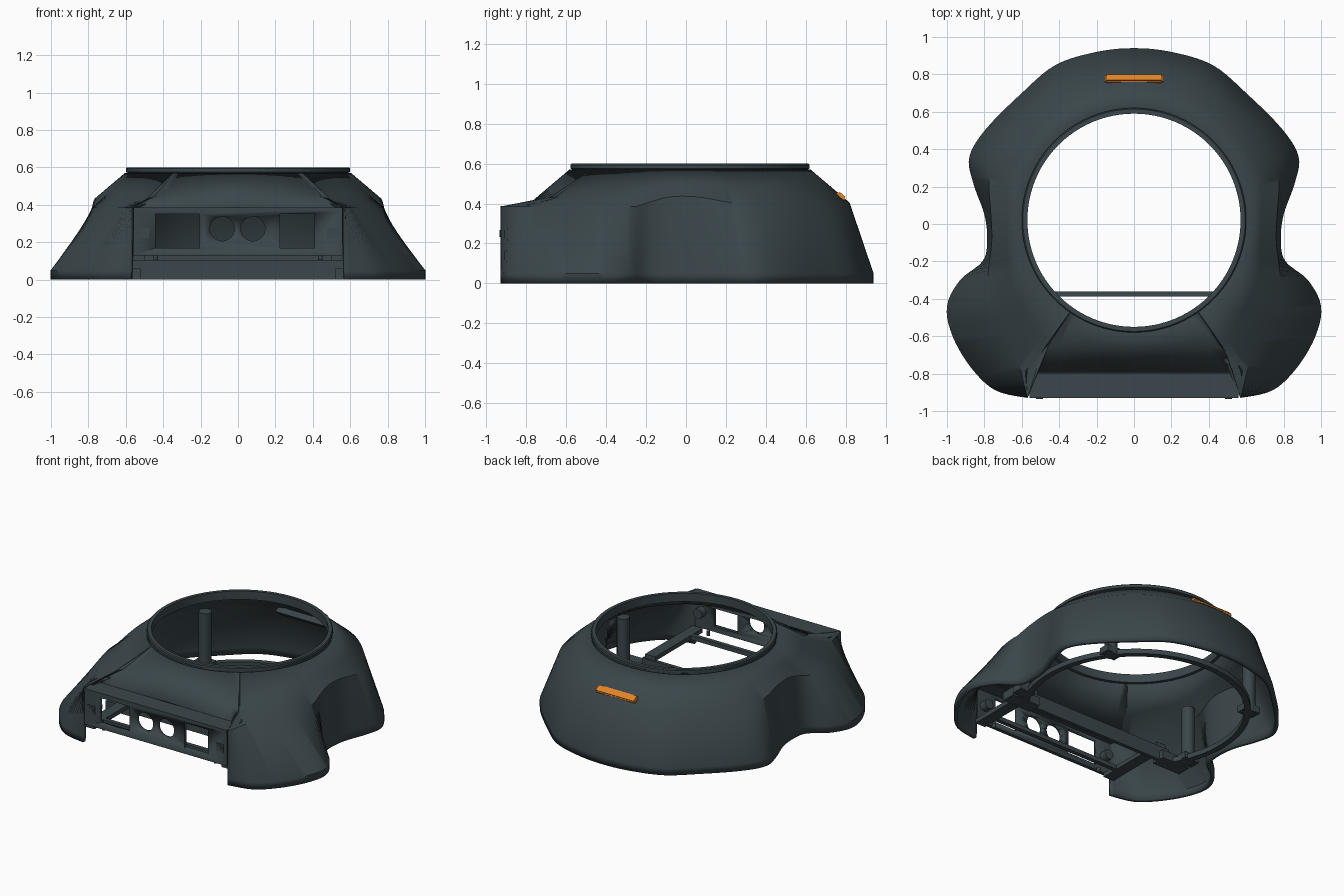
import bpy, bmesh, math
from mathutils import Vector

if "Cube" in bpy.data.objects:
    bpy.data.objects.remove(bpy.data.objects["Cube"])

CY = 0.02        # y of the round opening's centre
RIM_R, RIM_Z = 0.605, 0.57
SHELF_Z = 0.385
FRONT = -0.93


def material(name, color):
    m = bpy.data.materials.new(name)
    m.use_nodes = True
    m.diffuse_color = color
    m.node_tree.nodes["Principled BSDF"].inputs["Base Color"].default_value = color
    return m


SLATE = material("dark slate", (0.043, 0.062, 0.070, 1))
ORANGE = material("orange", (0.75, 0.23, 0.02, 1))


def finish(name, bm, mat=SLATE, angle=35):
    me = bpy.data.meshes.new(name)
    bm.to_mesh(me)
    bm.free()
    me.materials.append(mat)
    ob = bpy.data.objects.new(name, me)
    bpy.context.collection.objects.link(ob)
    bpy.ops.object.select_all(action='DESELECT')
    ob.select_set(True)
    bpy.context.view_layer.objects.active = ob
    bpy.ops.object.shade_smooth_by_angle(angle=math.radians(angle))
    return ob


def add_box(bm, x0, x1, y0, y1, z0, z1):
    vs = bmesh.ops.create_cube(bm, size=1)["verts"]
    bmesh.ops.scale(bm, vec=(x1 - x0, y1 - y0, z1 - z0), verts=vs)
    bmesh.ops.translate(bm, vec=((x0 + x1) / 2, (y0 + y1) / 2, (z0 + z1) / 2), verts=vs)


def add_cyl(bm, center, r, depth, along_y=False):
    vs = bmesh.ops.create_cone(bm, cap_ends=True, segments=32, radius1=r, radius2=r, depth=depth)["verts"]
    if along_y:
        for v in vs:
            v.co = Vector((v.co.x, -v.co.z, v.co.y))
    bmesh.ops.translate(bm, vec=center, verts=vs)


def box(name, *dims):
    bm = bmesh.new()
    add_box(bm, *dims)
    return finish(name, bm)


def lathe(name, profile, start=0, end=360, n=96):
    """Sweep a closed (radius, z) profile round the opening's centre."""
    bm = bmesh.new()
    rows = []
    for i in range(n + 1):
        a = math.radians(start + (end - start) * i / n)
        rows.append([bm.verts.new((r * math.cos(a), CY + r * math.sin(a), z)) for r, z in profile])
    k = len(profile)
    for a, b in zip(rows, rows[1:]):
        for j in range(k):
            bm.faces.new((a[j], b[j], b[(j + 1) % k], a[(j + 1) % k]))
    if end - start < 360:
        bm.faces.new(rows[0])
        bm.faces.new(rows[-1])
    else:
        bmesh.ops.remove_doubles(bm, verts=bm.verts, dist=0.0001)
    bmesh.ops.recalc_face_normals(bm, faces=bm.faces)
    return finish(name, bm)


# Half outline from back to front: foot x, y and shoulder x, y
OUTLINE = [
    (0, .94, 0, .82), (.2, .92, .18, .81), (.42, .85, .37, .745), (.6, .7, .53, .62),
    (.79, .51, .68, .46), (.88, .36, .76, .32), (.86, .22, .775, .2), (.8, .05, .765, .05),
    (.785, -.09, .76, -.08), (.81, -.2, .77, -.18), (.93, -.3, .78, -.3), (1, -.44, .75, -.46),
    (.97, -.6, .68, -.6), (.87, -.77, .62, -.73), (.74, -.89, .59, -.85), (.57, FRONT, .57, FRONT),
]


def spline(points, steps=5):
    pts = [Vector(p) for p in points]
    first = Vector((-pts[1][0], pts[1][1], -pts[1][2], pts[1][3]))
    pts = [first] + pts + [pts[-1]]
    out = []
    for p, q, r, s in zip(pts, pts[1:], pts[2:], pts[3:]):
        for i in range(steps):
            t = i / steps
            out.append(0.5 * (2 * q + (r - p) * t + (2 * p - 5 * q + 4 * r - s) * t * t
                              + (3 * q - p - 3 * r + s) * t ** 3))
    return out + [pts[-2]]


LID_BACK, LID_X = -0.795, 0.56


def column(bx, by, mx, my, limit):
    """One upright strip of shell points, foot to rim."""
    def cone(r):
        return max(SHELF_Z, RIM_Z - (r - RIM_R) / 1.18)
    r = math.hypot(mx, my - CY)
    a = max(math.atan2(mx, CY - my), limit)
    z = cone(r)
    rs = (r + RIM_R) / 2
    zs = ((z + RIM_Z) / 2 + cone(rs)) / 2
    s, c = math.sin(a), math.cos(a)
    return [(bx, by, 0), (bx, by, 0.05), (mx, my, z),
            (rs * s, CY - rs * c, zs), (RIM_R * s, CY - RIM_R * c, RIM_Z)]


# Outer shell: flared skirt, shoulder and cone, open below the front panel
corner = math.atan2(LID_X + 0.01, CY - LID_BACK)
half = [column(*p, corner) for p in spline(OUTLINE)]
front = []
for i in range(17):
    x = LID_X - 2 * LID_X * i / 16
    front.append(column(x, LID_BACK, x, LID_BACK, -9))
mirrored = [[(-x, y, z) for x, y, z in col] for col in reversed(half[1:])]
bm = bmesh.new()
cols = [[bm.verts.new(p) for p in col] for col in half + front + mirrored]
for i, a in enumerate(cols):
    b = cols[(i + 1) % len(cols)]
    in_front = len(half) - 1 <= i < len(half) + len(front)
    for k in range(2 if in_front else 0, 4):
        bm.faces.new((a[k], a[k + 1], b[k + 1], b[k]))
bmesh.ops.delete(bm, geom=[v for v in bm.verts if not v.link_faces], context='VERTS')
bmesh.ops.remove_doubles(bm, verts=bm.verts, dist=0.0005)
shell = finish("outer_shell", bm, angle=38)
solid = shell.modifiers.new("thickness", 'SOLIDIFY')
solid.thickness = 0.025
solid.offset = -1

# Rim round the opening
lathe("opening_rim", [(.57, .54), (.57, .6), (.594, .6), (.6, .594), (.6, .576),
                      (.592, .572), (.592, .54)])

# Front connector panel with its lid and cut openings
panel = box("connector_panel", -LID_X, LID_X, FRONT + 0.005, -0.9, 0.13, SHELF_Z)
bm = bmesh.new()
add_box(bm, -.44, -.205, -1, -.8, .17, .35)
add_box(bm, .225, .41, -1, -.8, .17, .35)
for x in (-.085, .08):
    add_cyl(bm, (x, -.9, .272), .065, .2, True)
cutter = finish("panel_cutter", bm)
cutter.hide_render = True
cut = panel.modifiers.new("openings", 'BOOLEAN')
cut.operation = 'DIFFERENCE'
cut.solver = 'EXACT'
cut.object = cutter
bpy.context.view_layer.objects.active = panel
bpy.ops.object.modifier_apply(modifier="openings")
bpy.data.objects.remove(cutter)
box("panel_lid", -LID_X, LID_X, FRONT, LID_BACK - 0.003, SHELF_Z - 0.02, SHELF_Z + 0.002)

# Light bar on the back slope, with its housing inside
bm = bmesh.new()
add_box(bm, -.155, .155, -.026, .026, -.02, .012)
bmesh.ops.bevel(bm, geom=bm.edges[:], offset=.007, segments=2, affect='EDGES')
light = finish("light_bar", bm, ORANGE)
light.location = (0, .777, .437)
light.rotation_euler.x = -math.atan(1 / 1.18)
bm = bmesh.new()
add_box(bm, -.2, .2, -.03, .03, -.07, -.03)
housing = finish("light_housing", bm)
housing.location = light.location
housing.rotation_euler = light.rotation_euler

# Base frame: open ring, crossbar and rail
lathe("base_ring", [(.7, 0), (.74, 0), (.74, .035), (.7, .035)], -33, 213)
box("crossbar", -.6, .6, -.388, -.362, 0, .1)
box("rear_rail", -.56, .56, -.8, -.77, .1, .13)

# Mirrored fittings
for s, side in ((1, "left"), (-1, "right")):
    arm = sorted((s * .5, s * .58))
    box(side + "_arm", *arm, -.9, -.37, .1, .13)
    box(side + "_bracket", *sorted((s * .52, s * .74)), -.43, -.33, 0, .06)
    bm = bmesh.new()
    x = s * .505
    add_box(bm, x - .028, x + .028, FRONT - .001, FRONT + .01, .222, .278)
    finish(side + "_screw_plate", bm)
    bm = bmesh.new()
    add_cyl(bm, (x, FRONT, .25), .018, .01, True)
    add_cyl(bm, (x, -.88, .25), .035, .06, True)
    finish(side + "_screw", bm)
    bm = bmesh.new()
    add_cyl(bm, (s * .44, -.88, .12), .012, .03)
    finish(side + "_panel_pin", bm)
    for place, px, py in (("back", .58, .46), ("front", .69, -.28)):
        bm = bmesh.new()
        add_cyl(bm, (s * px, py, .2), .042, .4)
        add_box(bm, s * px - .06, s * px + .06, py - .04, py + .04, .005, .05)
        finish(side + "_" + place + "_post", bm)
